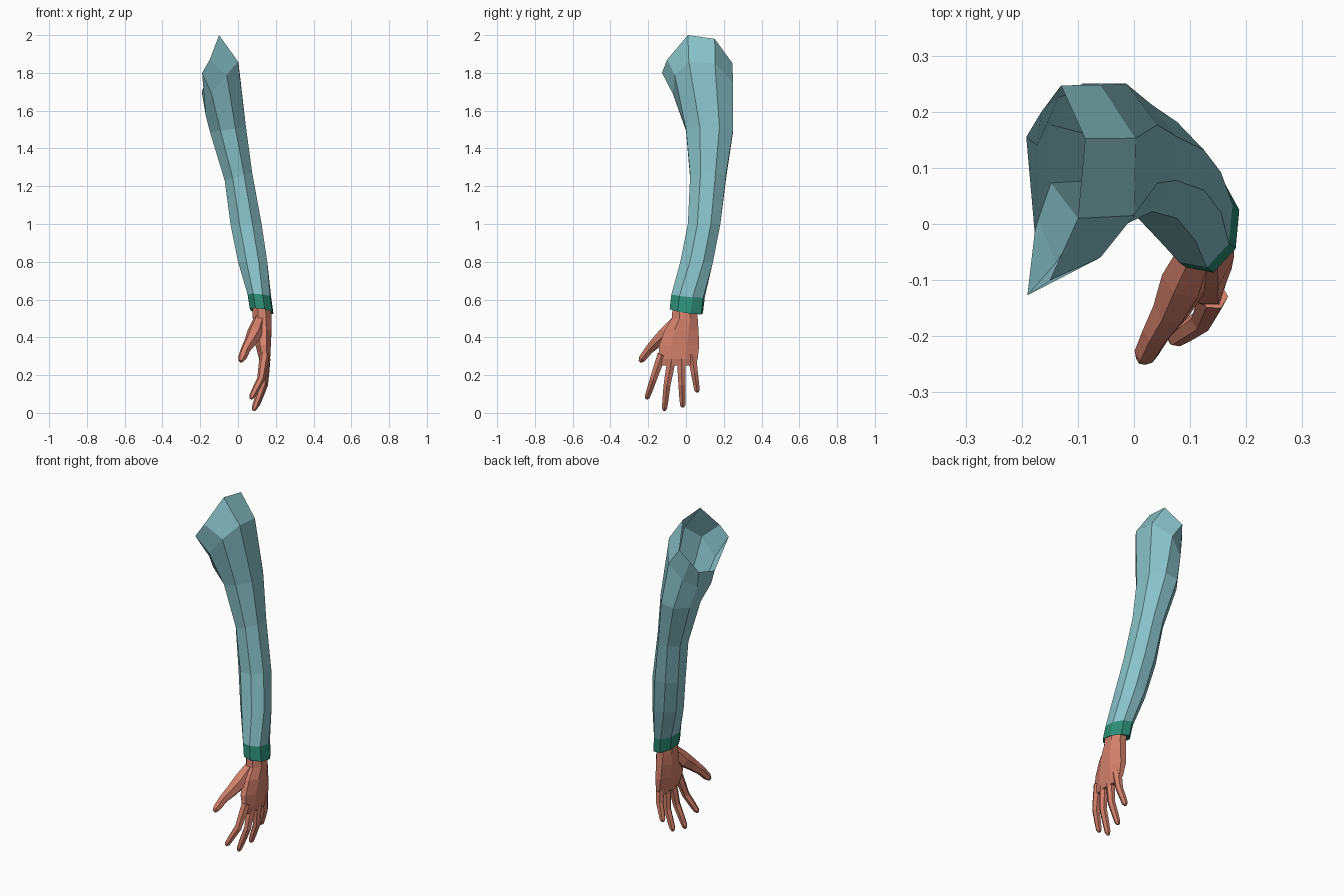
import bpy, bmesh, math
from mathutils import Vector


def material(name, rgb):
    m = bpy.data.materials.new(name)
    m.diffuse_color = (*rgb, 1)
    return m


TEAL = material("pale teal cloth", (0.25, 0.54, 0.58))
GREEN = material("dark green cuff", (0.026, 0.27, 0.18))
SKIN = material("skin", (0.66, 0.22, 0.15))


def loft(name, rings, mat, caps=False):
    """Flat-shaded skin over rings that run from top to bottom."""
    bm = bmesh.new()
    vs = [[bm.verts.new(p) for p in r] for r in rings]
    for a, b in zip(vs, vs[1:]):
        n = len(a)
        for i in range(n):
            j = (i + 1) % n
            bm.faces.new((a[i], b[i], b[j], a[j]))
    if caps:
        bm.faces.new(vs[0])
        bm.faces.new(vs[-1])
        bmesh.ops.recalc_face_normals(bm, faces=bm.faces)
    me = bpy.data.meshes.new(name)
    bm.to_mesh(me)
    bm.free()
    me.materials.append(mat)
    ob = bpy.data.objects.new(name, me)
    bpy.context.collection.objects.link(ob)
    return ob


def ring(z, x0, x1, y0, y1, tilt=(0, 0), turn=-22.5):
    """Eight-sided level ring filling the given bounds, sloped by tilt."""
    cx, cy = (x0 + x1) / 2, (y0 + y1) / 2
    k = 1 / math.cos(math.radians(22.5)) if turn == -22.5 else 1.03
    pts = []
    for i in range(8):
        a = math.radians(turn + 45 * i)
        dx = math.cos(a) * (x1 - x0) / 2 * k
        dy = math.sin(a) * (y1 - y0) / 2 * k
        pts.append((cx + dx, cy + dy, z + dx * tilt[0] + dy * tilt[1]))
    return pts


def tube(name, path, mat, sides=6):
    """Tapered tube along (x, y, z, radius) points, closed at both ends."""
    pts = [Vector(p[:3]) for p in path]
    rings = []
    for i, p in enumerate(pts):
        d = (pts[min(i + 1, len(pts) - 1)] - pts[max(i - 1, 0)]).normalized()
        u = d.cross(Vector((1, 0, 0))).normalized()
        v = d.cross(u)
        r = path[i][3]
        rings.append([p + r * (u * math.cos(t) + v * math.sin(t))
                      for t in (2 * math.pi * (k + 0.5) / sides for k in range(sides))])
    return loft(name, rings, mat, True)


# Sleeve: slanted open shoulder edge, then rings down to the cuff
shoulder_edge = [(-0.10, 0.01, 2.0), (-0.087, 0.152, 1.98), (-0.13, 0.247, 1.85),
                 (-0.165, 0.20, 1.77), (-0.192, 0.155, 1.70), (-0.177, -0.015, 1.64),
                 (-0.19, -0.127, 1.80), (-0.15, -0.10, 1.87)]
shoulder_cap = [(0.0, 0.015, 1.86), (0.003, 0.153, 1.85), (-0.06, 0.248, 1.75),
                (-0.135, 0.225, 1.66), (-0.172, 0.14, 1.60), (-0.17, 0.01, 1.57),
                (-0.14, -0.07, 1.69), (-0.06, -0.06, 1.79)]
loft("sleeve", [
    shoulder_edge,
    shoulder_cap,
    ring(1.50, -0.148, 0.042, 0.0, 0.25, (0.15, 0)),
    ring(1.25, -0.07, 0.075, 0.022, 0.212, (0.3, 0)),
    ring(1.00, -0.04, 0.125, 0.01, 0.182),
    ring(0.80, 0.0, 0.155, -0.03, 0.143),
    ring(0.62, 0.05, 0.176, -0.078, 0.10, (-0.1, -0.1), -30),
], TEAL)

# Cuff: band that turns in under itself to the wrist
loft("cuff", [
    ring(0.62, 0.05, 0.176, -0.078, 0.10, (-0.1, -0.1), -30),
    ring(0.538, 0.062, 0.188, -0.087, 0.09, (-0.15, -0.15), -30),
    ring(0.545, 0.078, 0.172, -0.066, 0.066, (-0.15, -0.15), -30),
], GREEN)

# Palm
loft("palm", [
    ring(0.58, 0.075, 0.172, -0.07, 0.062),
    ring(0.50, 0.078, 0.178, -0.075, 0.062),
    ring(0.44, 0.082, 0.178, -0.112, 0.066),
    ring(0.36, 0.092, 0.174, -0.142, 0.07),
    ring(0.285, 0.112, 0.170, -0.145, 0.062),
    ring(0.25, 0.126, 0.162, -0.125, 0.045),
], SKIN, True)

# Four fingers, curling toward the palm: (name, root, knuckle, tip)
for name, a, b, c in [
    ("index_finger", (0.142, -0.128, 0.31), (0.122, -0.172, 0.18), (0.068, -0.208, 0.075)),
    ("middle_finger", (0.145, -0.075, 0.29), (0.132, -0.100, 0.15), (0.083, -0.115, 0.012)),
    ("ring_finger", (0.146, -0.025, 0.29), (0.138, -0.022, 0.15), (0.095, -0.017, 0.030)),
    ("little_finger", (0.145, 0.030, 0.31), (0.140, 0.045, 0.21), (0.108, 0.060, 0.110)),
]:
    A, B, C = Vector(a), Vector(b), Vector(c)
    path = [(*A, 0.026), (*A.lerp(B, 0.5), 0.024), (*B, 0.021),
            (*B.lerp(C, 0.5), 0.019), (*B.lerp(C, 0.88), 0.016), (*C, 0.008)]
    tube(name, path, SKIN)

# Thumb
tube("thumb", [(0.115, -0.045, 0.49, 0.035), (0.092, -0.10, 0.425, 0.044),
               (0.066, -0.155, 0.375, 0.034), (0.040, -0.195, 0.335, 0.026),
               (0.022, -0.230, 0.29, 0.022), (0.014, -0.242, 0.272, 0.011)], SKIN)
